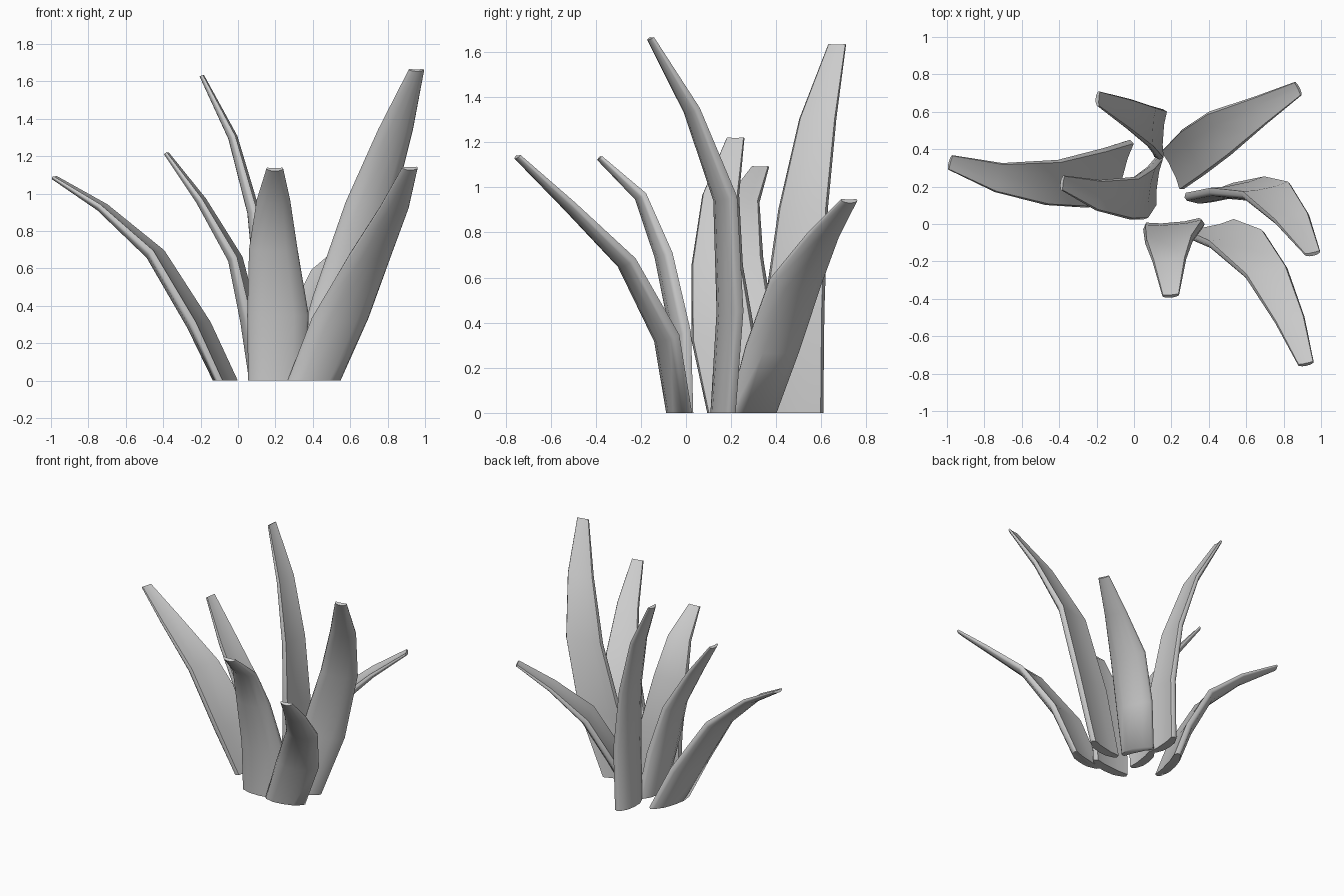
import bpy, bmesh, math
from mathutils import Vector

if "Cube" in bpy.data.objects:
    bpy.data.objects.remove(bpy.data.objects["Cube"])

# cross-section: (across in half widths, depth in thicknesses), convex back, nearly flat front
SECTION = [(-1, .3), (-.93, .55), (-.5, .92), (0, 1), (.5, .92), (.93, .55), (1, .3),
           (.92, .0), (.4, .14), (-.4, .14), (-.92, .0)]


def leaf(name, angle, stations):
    """Fleshy blade; stations are (x, y, z, width), angle is the width direction."""
    a = math.radians(angle)
    across = Vector((math.cos(a), math.sin(a), 0))
    pts = [Vector(s[:3]) for s in stations]
    bm = bmesh.new()
    rings = []
    for i, s in enumerate(stations):
        tangent = pts[min(i + 1, len(pts) - 1)] - pts[max(i - 1, 0)]
        out = across.cross(tangent)
        if i == 0:
            out.z = 0  # base is cut flat on the ground
        out.normalize()
        w = s[3]
        thick = min(0.28 * w, 0.08)
        rings.append([bm.verts.new(pts[i] + across * (u * w / 2) + out * ((d - .5) * thick))
                      for u, d in SECTION])
    n = len(SECTION)
    for r0, r1 in zip(rings, rings[1:]):
        for j in range(n):
            k = (j + 1) % n
            bm.faces.new((r0[j], r0[k], r1[k], r1[j]))
    for r in (rings[0], rings[-1]):
        bm.faces.new(r)
    bmesh.ops.recalc_face_normals(bm, faces=bm.faces)
    me = bpy.data.meshes.new(name)
    bm.to_mesh(me)
    bm.free()
    ob = bpy.data.objects.new(name, me)
    bpy.context.collection.objects.link(ob)
    bpy.ops.object.select_all(action='DESELECT')
    ob.select_set(True)
    bpy.context.view_layer.objects.active = ob
    bpy.ops.object.shade_smooth_by_angle(angle=math.radians(65))


# left leaves
leaf("left_leaf", 255, [(-.08, .29, 0, .34), (-.22, .25, .295, .33), (-.45, .225, .675, .25),
                        (-.73, .25, .925, .16), (-.985, .33, 1.085, .08)])
leaf("inner_left_leaf", 262, [(.10, .23, 0, .27), (.055, .17, .32, .29), (-.02, .14, .65, .23),
                              (-.20, .155, .96, .165), (-.385, .22, 1.215, .08)])
# back leaves
leaf("back_left_leaf", 266, [(.12, .48, 0, .26), (.13, .48, .45, .27), (.08, .52, .90, .22),
                             (-.03, .585, 1.30, .165), (-.195, .67, 1.63, .08)])
leaf("back_right_leaf", 116, [(.225, .30, 0, .24), (.33, .39, .28, .27), (.47, .49, .57, .26),
                              (.68, .61, .78, .16), (.88, .725, .94, .08)])
# right leaves
leaf("right_leaf", 12, [(.41, .155, 0, .28), (.56, .185, .45, .32), (.71, .165, .95, .27),
                        (.845, .02, 1.34, .19), (.955, -.16, 1.66, .085)])
leaf("front_right_leaf", 12, [(.41, -.04, 0, .29), (.55, -.095, .33, .31), (.71, -.27, .665, .23),
                              (.835, -.52, .915, .16), (.92, -.75, 1.135, .085)])
# front leaf
leaf("front_leaf", 5, [(.21, -.02, 0, .31), (.215, -.03, .35, .33), (.19, -.105, .70, .26),
                       (.19, -.205, .96, .18), (.197, -.385, 1.13, .09)])
